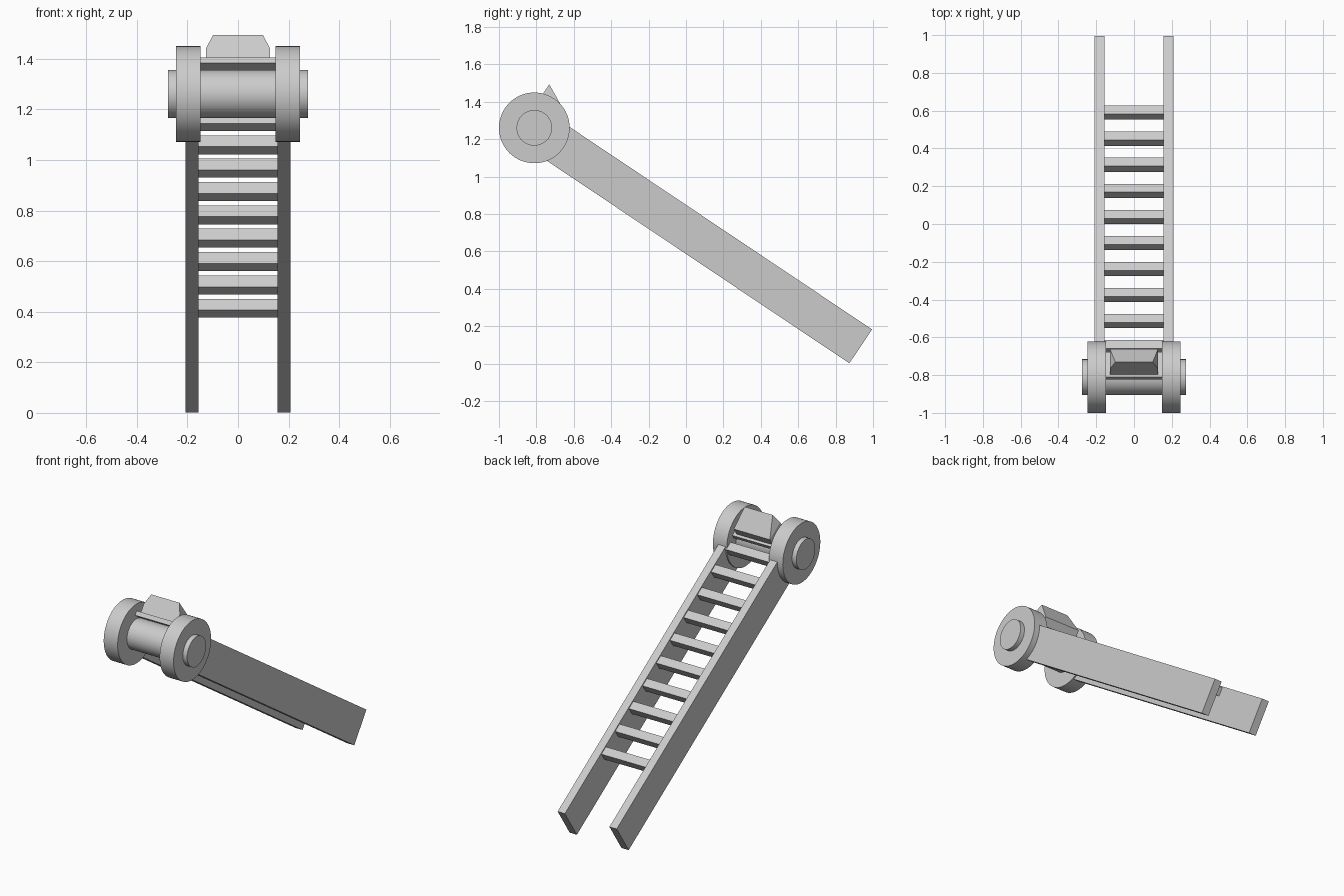
import bpy, bmesh, math
from mathutils import Matrix, Vector

if "Cube" in bpy.data.objects:
    bpy.data.objects.remove(bpy.data.objects["Cube"])

grey = bpy.data.materials.new("light_grey")
grey.diffuse_color = (0.6, 0.6, 0.6, 1)
grey.use_nodes = True
grey.node_tree.nodes["Principled BSDF"].inputs["Base Color"].default_value = grey.diffuse_color

# Tilted frame: origin on the axle, local y runs down the ladder, local z is its upper side
TILT = Matrix.Translation((0, -0.811, 1.261)) @ Matrix.Rotation(math.radians(-33.8), 4, 'X')


def finish(name, bm, smooth=False):
    bmesh.ops.recalc_face_normals(bm, faces=bm.faces)
    mesh = bpy.data.meshes.new(name)
    bm.to_mesh(mesh)
    bm.free()
    mesh.materials.append(grey)
    obj = bpy.data.objects.new(name, mesh)
    bpy.context.collection.objects.link(obj)
    obj.matrix_world = TILT
    if smooth:
        bpy.ops.object.select_all(action='DESELECT')
        obj.select_set(True)
        bpy.context.view_layer.objects.active = obj
        bpy.ops.object.shade_smooth_by_angle(angle=math.radians(30))
    return obj


def box(name, x, y, z):
    bm = bmesh.new()
    bmesh.ops.create_cube(bm, size=1)
    for v in bm.verts:
        v.co = Vector([(a + b) / 2 + c * (b - a) for (a, b), c in zip((x, y, z), v.co)])
    return finish(name, bm)


def cylinder(name, radius, x0, x1):
    bm = bmesh.new()
    bmesh.ops.create_cone(bm, cap_ends=True, segments=64, radius1=radius, radius2=radius,
                          depth=x1 - x0,
                          matrix=Matrix.Translation(((x0 + x1) / 2, 0, 0))
                          @ Matrix.Rotation(math.pi / 2, 4, 'Y'))
    return finish(name, bm, True)


# Axle through both wheels
cylinder("axle", 0.095, -0.276, 0.276)

# Wheels and side rails
for side, s in (("left", -1), ("right", 1)):
    cylinder(side + "_wheel", 0.189, *sorted((s * 0.148, s * 0.246)))
    box(side + "_rail", sorted((s * 0.157, s * 0.208)), (0, 2.10), (-0.109, 0.109))

# Rungs, evenly spaced along the rails
for i in range(10):
    y = 1.635 - i * 0.166
    box(f"rung_{i + 1}", (-0.158, 0.158), (y - 0.027, y + 0.027), (0.048, 0.102))

# Plate resting on the axle
box("mount_plate", (-0.15, 0.15), (-0.079, 0.079), (0.094, 0.122))

# Wedge block: low box whose top rises to a short ridge above its front edge
bm = bmesh.new()
w, d, low, mid, high, ridge = 0.127, 0.063, 0.122, 0.174, 0.238, 0.099
base = [bm.verts.new((x, y, low)) for x, y in ((-w, -d), (w, -d), (w, d), (-w, d))]
rim = [bm.verts.new((v.co.x, v.co.y, mid)) for v in base]
r0, r1 = bm.verts.new((-ridge, -d, high)), bm.verts.new((ridge, -d, high))
bm.faces.new(base)
for i in (1, 2, 3):
    j = (i + 1) % 4
    bm.faces.new((base[i], base[j], rim[j], rim[i]))
bm.faces.new((base[0], base[1], rim[1], r1, r0, rim[0]))
bm.faces.new((rim[2], rim[3], r0, r1))
bm.faces.new((rim[1], rim[2], r1))
bm.faces.new((rim[3], rim[0], r0))
finish("wedge_block", bm)
